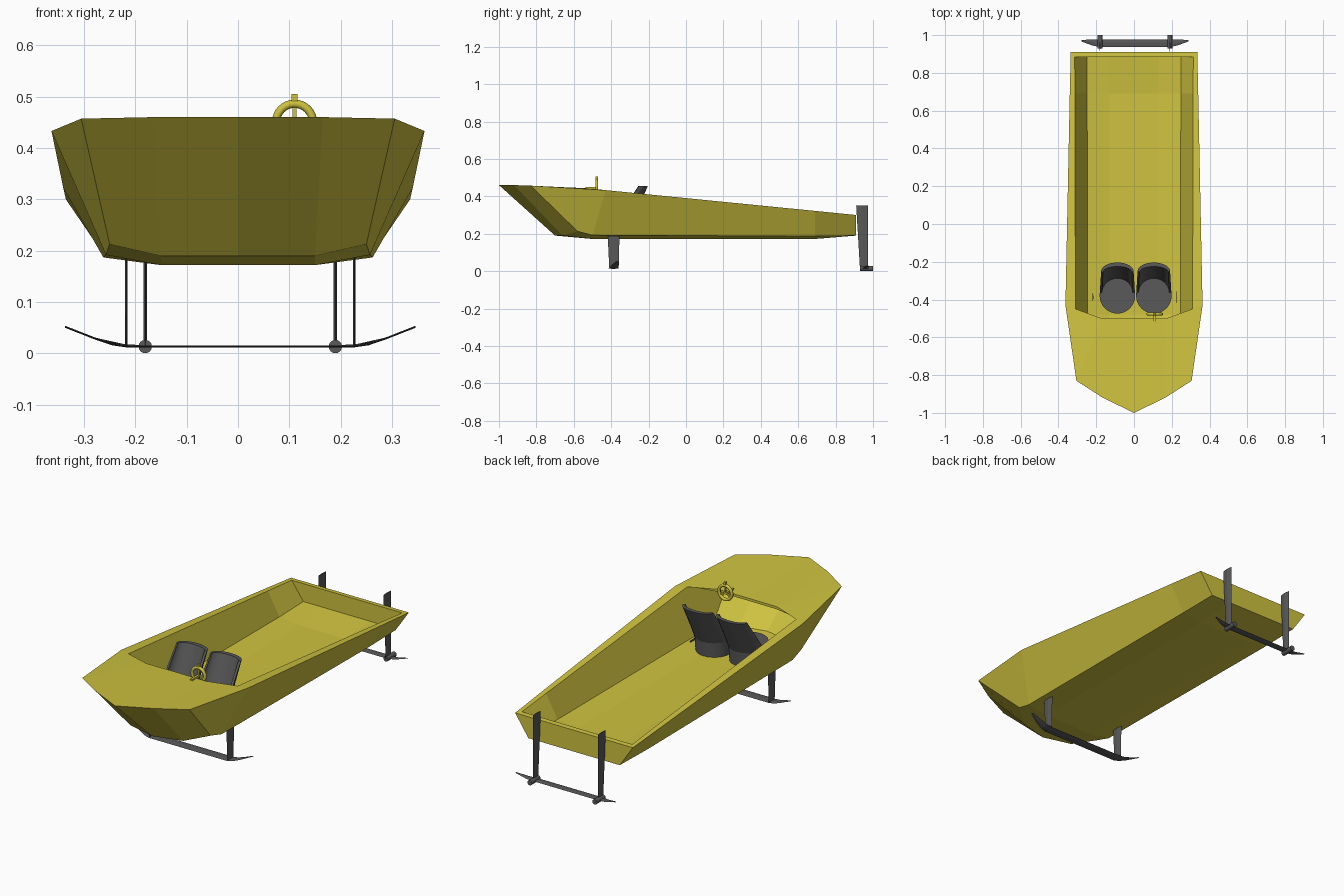
import bpy, bmesh, math
from mathutils import Vector, Matrix

old = bpy.data.objects.get("Cube")
if old:
    bpy.data.objects.remove(old)


def material(name, rgb):
    m = bpy.data.materials.new(name)
    m.use_nodes = True
    m.diffuse_color = (*rgb, 1)
    m.node_tree.nodes["Principled BSDF"].inputs["Base Color"].default_value = (*rgb, 1)
    return m


YELLOW = material("hull yellow", (0.62, 0.54, 0.05))
GREY = material("dark grey", (0.10, 0.10, 0.10))


def finish(name, bm, mat, smooth=False):
    bmesh.ops.recalc_face_normals(bm, faces=bm.faces)
    mesh = bpy.data.meshes.new(name)
    bm.to_mesh(mesh)
    bm.free()
    mesh.materials.append(mat)
    ob = bpy.data.objects.new(name, mesh)
    bpy.context.collection.objects.link(ob)
    if smooth:
        bpy.ops.object.select_all(action='DESELECT')
        ob.select_set(True)
        bpy.context.view_layer.objects.active = ob
        bpy.ops.object.shade_smooth_by_angle(angle=math.radians(40))
    return ob


def loft(bm, rings, closed=True):
    """Skin a list of equal point rings, capping both ends."""
    vs = [[bm.verts.new(p) for p in ring] for ring in rings]
    n = len(vs[0])
    for a, b in zip(vs, vs[1:]):
        for i in range(n if closed else n - 1):
            j = (i + 1) % n
            bm.faces.new((a[i], a[j], b[j], b[i]))
    if closed:
        bm.faces.new(vs[0])
        bm.faces.new(vs[-1])
    return vs


# Hull half: stations from stern to bow, each centre, keel edge, chine, rim
bm = bmesh.new()
outer = loft(bm, [
    [(0, .91, .19), (.15, .91, .19), (.26, .91, .19), (.335, .91, .30)],
    [(0, .69, .172), (.15, .69, .172), (.262, .69, .187), (.34, .69, .322)],
    [(0, -.50, .172), (.15, -.50, .172), (.257, -.50, .192), (.363, -.43, .433)],
    [(0, -.70, .19), (.15, -.66, .19), (.25, -.58, .213), (.305, -.83, .457)],
], closed=False)
inner = loft(bm, [
    [(0, .885, .21), (.13, .885, .21), (.248, .885, .21), (.314, .885, .302)],
    [(0, .69, .193), (.13, .69, .193), (.248, .69, .205), (.313, .69, .322)],
    [(0, -.48, .193), (.13, -.48, .193), (.245, -.48, .21), (.31, -.46, .435)],
    [(0, -.66, .21), (.14, -.63, .21), (.235, -.56, .23), (.28, -.80, .44)],
], closed=False)
V = bm.verts.new
bow_side, bow_tip = V((.165, -.92, .46)), V((0, -1, .46))
in_side, in_tip = V((.15, -.89, .443)), V((0, -.96, .443))
for grid, side, tip in ((outer, bow_side, bow_tip), (inner, in_side, in_tip)):
    m, k, c, s = grid[3]
    bm.faces.new((k, c, s, side))
    bm.faces.new((m, k, side, tip))
# Transom and its rim
t_out, t_in = V((0, .91, .30)), V((0, .885, .302))
bm.faces.new(outer[0] + [t_out])
bm.faces.new(inner[0] + [t_in])
bm.faces.new((t_out, outer[0][3], inner[0][3], t_in))
# Side rims
for j in range(2):
    bm.faces.new((outer[j][3], outer[j + 1][3], inner[j + 1][3], inner[j][3]))
# Foredeck, its lip and underside
d, dm = V((.17, -.50, .441)), V((0, -.50, .442))
e, em = V((.17, -.50, .428)), V((0, -.50, .429))
s2, s3, i2, i3 = outer[2][3], outer[3][3], inner[2][3], inner[3][3]
for f in ((dm, bow_tip, bow_side, d), (d, bow_side, s3), (d, s3, s2), (d, s2, i2),
          (dm, d, e, em), (d, i2, e),
          (em, in_tip, in_side, e), (e, in_side, i3), (e, i3, i2)):
    bm.faces.new(f)
hull = finish("hull", bm, YELLOW)
mirror = hull.modifiers.new("mirror", 'MIRROR')
mirror.merge_threshold = 0.0005


# Seats: round cushion and curved, raked backrest
def arc(cx, cy, z, rx, ry, n=16):
    return [(cx + rx * math.cos(math.pi * i / n), cy + ry * math.sin(math.pi * i / n), z)
            for i in range(n + 1)]


for side, cx in (("left", .105), ("right", -.088)):
    bm = bmesh.new()
    bmesh.ops.create_cone(bm, cap_ends=True, segments=32, radius1=.088, radius2=.094,
                          depth=.10, matrix=Matrix.Translation((cx, -.38, .245)))
    finish(side + "_seat_cushion", bm, GREY, True)
    bm = bmesh.new()
    low = arc(cx, -.38, .27, .094, .094) + arc(cx, -.38, .27, .082, .082)[::-1]
    high = arc(cx, -.25, .455, .086, .046) + arc(cx, -.255, .455, .076, .030)[::-1]
    loft(bm, [low, high])
    finish(side + "_seat_back", bm, GREY, True)


def box(bm, centre, size, rot=Matrix()):
    bmesh.ops.create_cube(bm, size=1, matrix=Matrix.Translation(centre) @ rot
                          @ Matrix.Diagonal((*size, 1)))


# Steering wheel with spokes, top grip and column
hub = Vector((.11, -.477, .45))
bm = bmesh.new()
rings, sides = 32, 10
vs = []
for i in range(rings):
    a = math.tau * i / rings
    vs.append([bm.verts.new(hub + Vector((math.cos(a) * r, y, math.sin(a) * r)))
               for r, y in ((.036 + .008 * math.cos(math.tau * j / sides),
                             .008 * math.sin(math.tau * j / sides)) for j in range(sides))])
for i in range(rings):
    for j in range(sides):
        a, b, q = vs[i], vs[(i + 1) % rings], (j + 1) % sides
        bm.faces.new((a[j], a[q], b[q], b[j]))
finish("steering_wheel", bm, YELLOW, True)
bm = bmesh.new()
for a in (90, 210, 330):
    t = math.radians(a)
    box(bm, hub + Vector((math.cos(t), 0, math.sin(t))) * .018, (.036, .006, .007),
        Matrix.Rotation(-t, 4, 'Y'))
box(bm, hub + Vector((0, 0, .048)), (.011, .012, .014))
box(bm, hub + Vector((0, -.03, -.006)), (.012, .06, .012))
finish("steering_wheel_spokes", bm, YELLOW)


# Hydrofoils: swept wings, struts and pods
def wing(name, sections, thick=.004):
    bm = bmesh.new()
    loft(bm, [[(x, y0, z), (x, (y0 + y1) / 2, z + thick / 2), (x, y1, z),
               (x, (y0 + y1) / 2, z - thick / 2)] for x, y0, y1, z in sections])
    finish(name, bm, GREY)


def strut(name, x, top, bottom, half=.0025):
    bm = bmesh.new()
    loft(bm, [[(x, y0, z), (x + half, (y0 + y1) / 2, z), (x, y1, z),
               (x - half, (y0 + y1) / 2, z)] for y0, y1, z in (top, bottom)])
    finish(name, bm, GREY)


MID = .0045


def both_sides(half):
    return ([(MID - x, *r) for x, *r in reversed(half)] + [(MID + x, *r) for x, *r in half])


wing("front_foil", both_sides([(.222, -.415, -.36, .014), (.25, -.41, -.36, .018),
                               (.285, -.40, -.36, .030), (.341, -.375, -.362, .052)]))
wing("rear_foil", both_sides([(.185, .937, .977, .014), (.225, .945, .976, .016),
                              (.283, .966, .975, .029)]))
for side, s in (("left", 1), ("right", -1)):
    strut(side + "_front_strut", MID + s * .222, (-.42, -.355, .215), (-.41, -.36, .013))
    x = MID + s * .185
    strut(side + "_rear_strut", x, (.91, .972, .35), (.93, .972, .013), .0035)
    bm = bmesh.new()
    bmesh.ops.create_cone(bm, cap_ends=True, segments=16, radius1=.013, radius2=.013, depth=.07,
                          matrix=Matrix.Translation((x, .965, .0135))
                          @ Matrix.Rotation(math.pi / 2, 4, 'X'))
    finish(side + "_rear_pod", bm, GREY, True)
